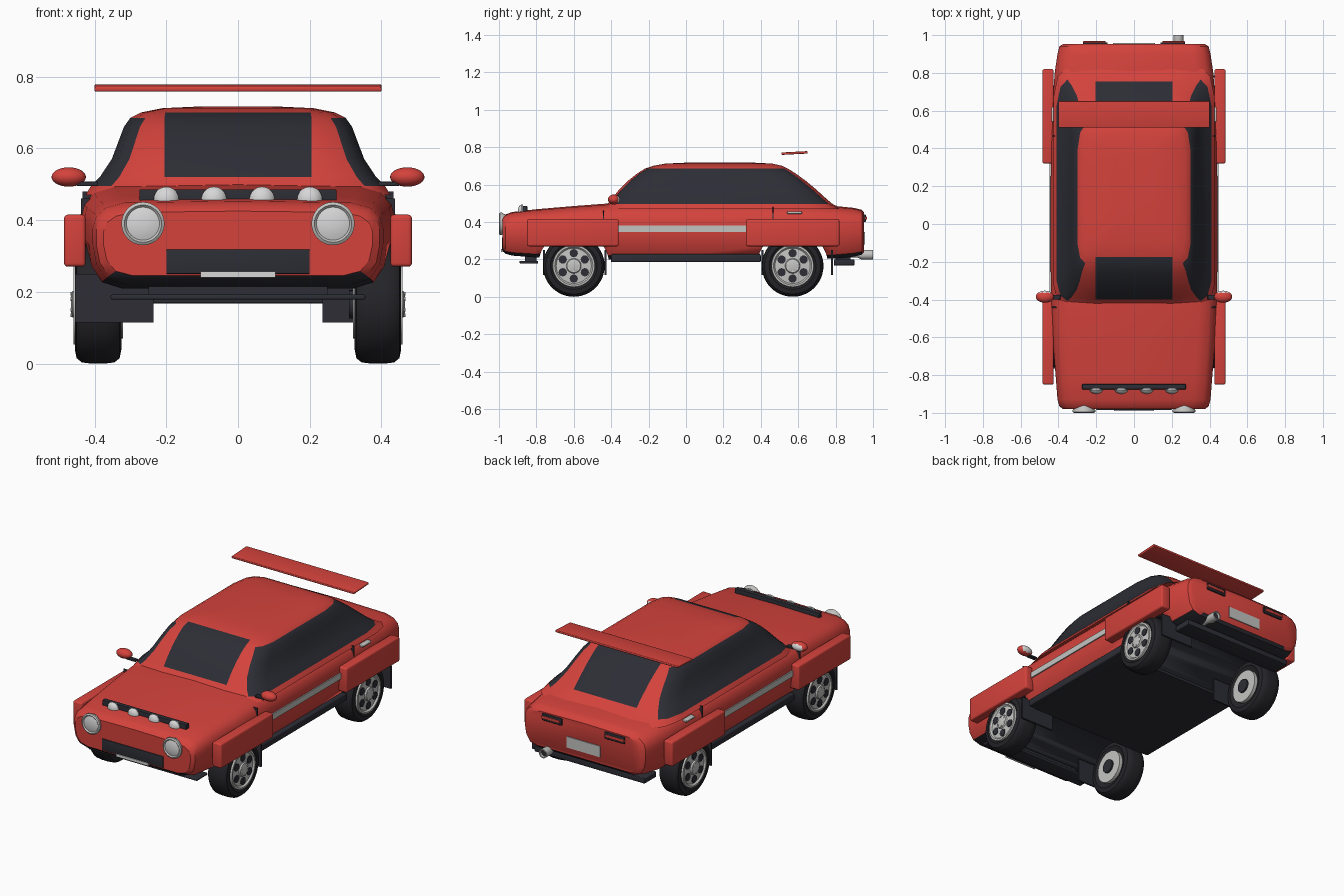
import bpy, bmesh, math
from mathutils import Matrix, Vector

cube = bpy.data.objects.get("Cube")
if cube:
    bpy.data.objects.remove(cube)


def material(name, rgb):
    m = bpy.data.materials.new(name)
    m.use_nodes = True
    m.diffuse_color = (*rgb, 1)
    m.node_tree.nodes["Principled BSDF"].inputs["Base Color"].default_value = (*rgb, 1)
    return m


RED = material("red paint", (0.66, 0.055, 0.045))
DARK = material("dark trim", (0.026, 0.027, 0.036))
TYRE = material("tyre rubber", (0.018, 0.018, 0.022))
SILVER = material("silver", (0.55, 0.55, 0.54))
LAMP = material("lamp glass", (0.68, 0.68, 0.68))


def finish(name, bm, mats, angle=35):
    bmesh.ops.recalc_face_normals(bm, faces=bm.faces)
    me = bpy.data.meshes.new(name)
    bm.to_mesh(me)
    bm.free()
    for m in mats:
        me.materials.append(m)
    ob = bpy.data.objects.new(name, me)
    bpy.context.collection.objects.link(ob)
    bpy.ops.object.select_all(action='DESELECT')
    ob.select_set(True)
    bpy.context.view_layer.objects.active = ob
    bpy.ops.object.shade_smooth_by_angle(angle=math.radians(angle))
    return ob


def box(name, lo, hi, mat, bevel=0.0, tilt=0.0):
    lo, hi = Vector(lo), Vector(hi)
    bm = bmesh.new()
    bmesh.ops.create_cube(bm, size=1, matrix=Matrix.Diagonal((*(hi - lo), 1)))
    if bevel:
        bmesh.ops.bevel(bm, geom=bm.edges[:], offset=bevel, segments=3, profile=0.5, affect='EDGES')
    bm.transform(Matrix.Translation((lo + hi) / 2) @ Matrix.Rotation(tilt, 4, 'X'))
    return finish(name, bm, [mat])


def loft(bm, rings):
    """Skin closed rings of points and cap both ends; returns faces as rows."""
    vs = [[bm.verts.new(p) for p in ring] for ring in rings]
    n = len(vs[0])
    rows = [[bm.faces.new((a[i], a[(i + 1) % n], b[(i + 1) % n], b[i])) for i in range(n)]
            for a, b in zip(vs, vs[1:])]
    bm.faces.new(vs[0])
    bm.faces.new(vs[-1])
    return rows


TO_AXIS = {'+X': Matrix.Rotation(math.pi / 2, 4, 'Y'), '-X': Matrix.Rotation(-math.pi / 2, 4, 'Y'),
           '-Y': Matrix.Rotation(math.pi / 2, 4, 'X'), '+Y': Matrix.Rotation(-math.pi / 2, 4, 'X')}


def lathe(name, centre, axis, profile, mat, sides=40):
    """Turn (radius, distance along axis) points into a solid."""
    bm = bmesh.new()
    loft(bm, [[(r * math.cos(t), r * math.sin(t), d)
               for t in (2 * math.pi * i / sides for i in range(sides))] for r, d in profile])
    bm.transform(Matrix.Translation(centre) @ TO_AXIS[axis])
    return finish(name, bm, [mat])


WHEEL_Y = (-0.60, 0.57)
AXLE_Z = 0.165

# Lower body: half section swept through stations of (y, width, bottom, top)
SECTION = [(0, 0), (.78, 0), (.91, .07), (.975, .24), (1, .48), (1, .68),
           (.975, .82), (.91, .92), (.78, .98), (0, 1)]
STATIONS = [(-.98, .375, .245, .425), (-.965, .395, .23, .44), (-.93, .405, .22, .453),
            (-.8, .415, .21, .468), (-.6, .432, .20, .485), (-.4, .44, .20, .50),
            (0, .442, .20, .50), (.4, .44, .20, .50), (.65, .43, .20, .495),
            (.8, .42, .205, .485), (.9, .405, .215, .475), (.94, .395, .225, .465),
            (.953, .375, .24, .45)]
bm = bmesh.new()
rings = []
for y, w, z0, z1 in STATIONS:
    half = [(fx * w, y, z0 + fz * (z1 - z0)) for fx, fz in SECTION]
    rings.append(half + [(-x, yy, z) for x, yy, z in half[-2:0:-1]])
loft(bm, rings)
body = finish("lower_body", bm, [RED, DARK])

# Wheel wells cut right across the underside
for y in WHEEL_Y:
    cutter = lathe("well_cutter", (0, y, AXLE_Z), '+X', [(.19, -.6), (.19, .6)], DARK, 48)
    cutter.hide_render = True
    bpy.context.view_layer.objects.active = body
    mod = body.modifiers.new("well", 'BOOLEAN')
    mod.operation, mod.solver, mod.object = 'DIFFERENCE', 'EXACT', cutter
    bpy.ops.object.modifier_apply(modifier=mod.name)
    bpy.data.objects.remove(cutter)
for p in body.data.polygons:
    in_well = any(math.hypot(p.center.y - y, p.center.z - AXLE_Z) < .195 for y in WHEEL_Y)
    p.material_index = int(p.normal.z < -.6 or (in_well and abs(p.normal.x) < .5))

# Cabin: stacked rings of (z, front y, back y, half width), glass by position
CABIN = [(.47, -.45, .84, .425), (.495, -.42, .785, .41), (.52, -.40, .755, .385),
         (.57, -.36, .70, .352), (.62, -.31, .64, .333), (.66, -.26, .585, .318),
         (.685, -.22, .545, .30), (.70, -.175, .515, .27), (.712, -.11, .46, .21),
         (.717, 0, .36, .1)]
bm = bmesh.new()
rings = []
for z, yf, yb, w in CABIN:
    pillar = min(.205, .75 * w)
    side = [(pillar, yf), (.86 * w, yf + .012), (.95 * w, yf + .04), (w, yf + .12), (w, .1),
            (w, yb - .16), (.95 * w, yb - .06), (.86 * w, yb - .02), (pillar, yb)]
    rings.append([(x, y, z) for x, y in side] + [(-x, y, z) for x, y in side[::-1]])
for level, row in enumerate(loft(bm, rings)):
    for i, f in enumerate(row):
        on_side = i % 9 in range(1, 7) and 1 <= level <= 5
        on_screen = i % 9 == 8 and 2 <= level <= 6
        f.material_index = int(on_side or on_screen)
finish("cabin", bm, [RED, DARK], 45)

# Wheels
for y, place in zip(WHEEL_Y, ("front", "rear")):
    for s, side in ((1, "left"), (-1, "right")):
        axis = '+X' if s > 0 else '-X'
        tag = place + "_" + side
        c = (s * .39, y, AXLE_Z)
        lathe(tag + "_tyre", c, axis, [(.10, -.05), (.125, -.065), (.15, -.06), (.162, -.045), (.165, -.02),
              (.165, .02), (.162, .045), (.15, .06), (.125, .065), (.112, .055)], TYRE, 48)
        lathe(tag + "_rim", c, axis, [(.09, .03), (.114, .055), (.112, .068), (.102, .069), (.094, .06),
              (.04, .064), (.036, .072), (.022, .076)], SILVER)
        lathe(tag + "_brake_disc", c, axis, [(.095, -.07), (.095, -.045)], SILVER)
        lathe(tag + "_axle_stub", c, axis, [(.04, -.08), (.04, -.05)], DARK, 20)
        for k in range(6):
            t = math.pi * k / 3 + math.pi / 6
            hole = (c[0], y + .068 * math.cos(t), AXLE_Z + .068 * math.sin(t))
            lathe(tag + "_rim_hole", hole, axis, [(.022, .055), (.022, .0655)], DARK, 16)
            nut = (c[0], y + .03 * math.cos(t), AXLE_Z + .03 * math.sin(t))
            lathe(tag + "_wheel_nut", nut, axis, [(.005, .06), (.005, .077)], LAMP, 8)

# Parts repeated on both sides
for s, side in ((1, "left"), (-1, "right")):
    def side_box(name, x, y, z, mat, bevel=0.0):
        xs = sorted((s * x[0], s * x[1]))
        return box(side + "_" + name, (xs[0], y[0], z[0]), (xs[1], y[1], z[1]), mat, bevel)

    side_box("front_fender", (.425, .485), (-.85, -.36), (.27, .415), RED, .01)
    side_box("rear_fender", (.425, .485), (.32, .82), (.27, .415), RED, .01)
    side_box("door_stripe", (.43, .448), (-.36, .32), (.345, .38), SILVER)
    side_box("sill", (.37, .432), (-.40, .40), (.185, .228), DARK, .008)
    side_box("door_handle", (.41, .438), (.54, .62), (.443, .456), SILVER, .004)
    side_box("rear_door_seam", (.41, .434), (.462, .468), (.41, .48), DARK)
    side_box("front_door_seam", (.41, .438), (-.444, -.438), (.41, .46), DARK)

    # Door mirror
    side_box("mirror_arm", (.39, .45), (-.40, -.375), (.495, .507), DARK, .003)
    bm = bmesh.new()
    bmesh.ops.create_uvsphere(bm, u_segments=24, v_segments=14, radius=1)
    bmesh.ops.transform(bm, verts=bm.verts, matrix=Matrix.Translation((s * .472, -.385, .52))
                        @ Matrix.Diagonal((.048, .032, .027, 1)))
    for f in bm.faces:
        f.material_index = int(f.calc_center_median().y > -.364)
    finish(side + "_mirror", bm, [RED, LAMP])

    # Lamps
    lathe(side + "_headlight_ring", (s * .265, -.95, .39), '-Y',
          [(.045, 0), (.05, .02), (.06, .035), (.06, .045), (.052, .05), (.046, .044)], SILVER)
    lathe(side + "_headlight_lens", (s * .265, -.95, .39), '-Y',
          [(.046, .03), (.046, .044), (.03, .049), (.01, .051)], LAMP)
    for x in (.067, .2):
        lathe(side + "_spot_lamp", (s * x, -.872, .458), '-Y',
              [(.034, 0), (.035, .008), (.029, .018), (.018, .024), (.005, .027)], LAMP, 28)
    side_box("tail_lamp", (.14, .27), (.945, .962), (.40, .44), DARK, .004)
    side_box("tail_lamp_lip", (.15, .27), (.945, .968), (.412, .428), RED, .004)

# Mud flaps, one set turned half way round from the other
for s, ys in ((-1, (-.76, .41)), (1, (-.43, .78))):
    for y in ys:
        x0, x1 = sorted((s * .235, s * .455))
        box("mud_flap", (x0, y - .005, .115), (x1, y + .005, .25), DARK)

# Front and rear fittings
box("spot_lamp_bar", (-.275, -.875, .44), (.275, -.848, .485), DARK, .003)
box("grille", (-.2, -.985, .25), (.2, -.96, .318), DARK, .003)
box("front_plate", (-.105, -.99, .24), (.105, -.97, .256), LAMP)
box("front_guard", (-.355, -.89, .178), (.355, -.79, .192), DARK, .005)
box("front_guard_mount", (-.25, -.86, .19), (.25, -.80, .23), DARK)
box("rear_plate", (-.11, .94, .28), (.11, .958, .345), SILVER)
box("rear_valance", (-.36, .79, .168), (.36, .90, .20), DARK, .004)
box("valance_mount", (-.3, .80, .195), (.3, .88, .23), DARK)
box("undertray", (-.38, -.40, .185), (.38, .37, .21), DARK)
box("spoiler", (-.4, .51, .762), (.4, .65, .775), RED, .004, math.radians(3))
lathe("exhaust", (.235, .80, .225), '+Y',
      [(.016, 0), (.016, .12), (.026, .14), (.026, .2), (.02, .2), (.019, .17)], SILVER, 24)
lathe("exhaust_bore", (.235, .80, .225), '+Y', [(.019, .17), (.019, .185)], DARK, 24)
